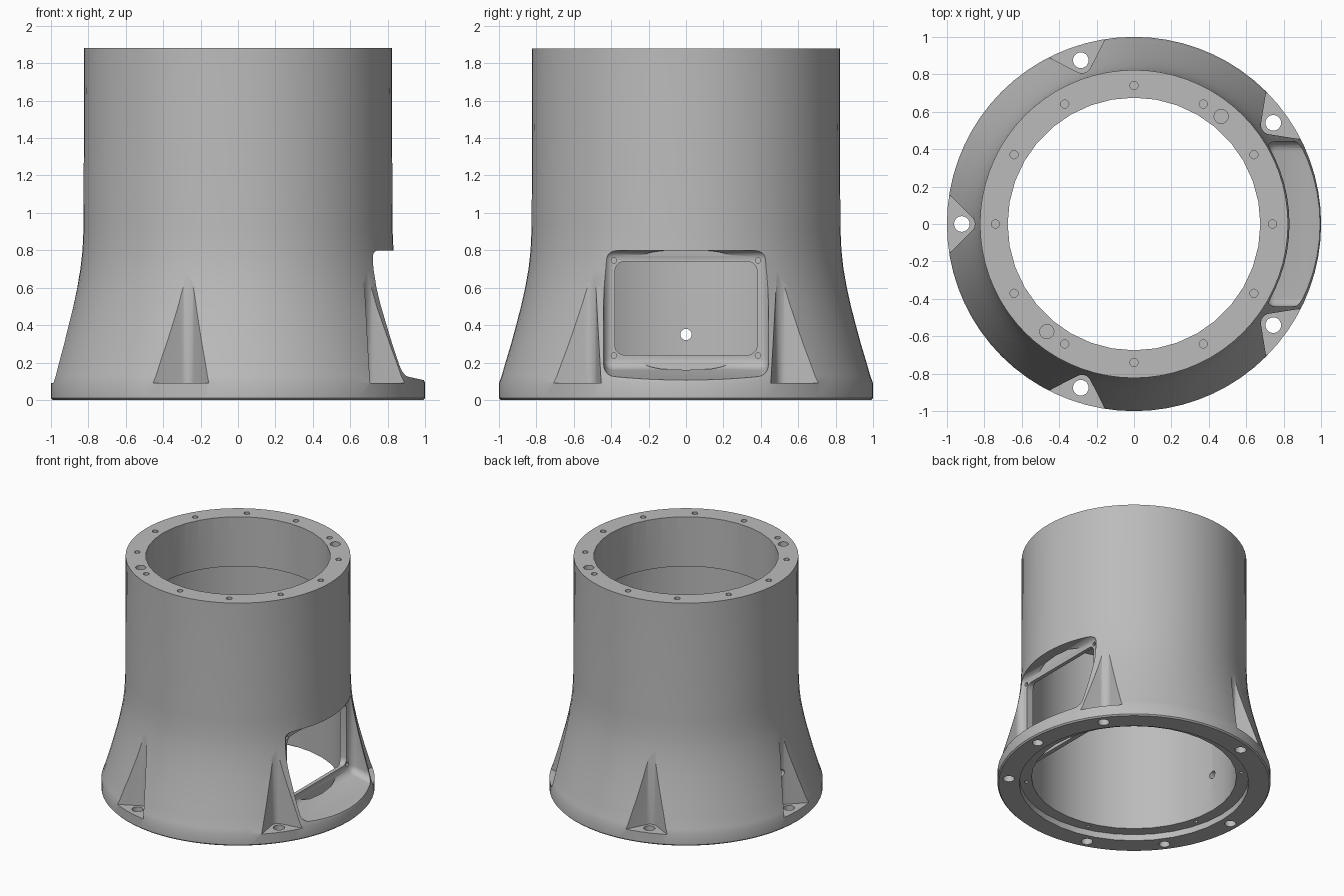
import bpy, bmesh
from math import radians, cos, sin, pi
from mathutils import Matrix, Vector

cube = bpy.data.objects.get("Cube")
if cube:
    bpy.data.objects.remove(cube, do_unlink=True)

metal = bpy.data.materials.new("machined grey")
metal.use_nodes = True
GREY = (0.5, 0.5, 0.5, 1)
metal.diffuse_color = GREY
metal.node_tree.nodes["Principled BSDF"].inputs["Base Color"].default_value = GREY


def finish(bm, name):
    bmesh.ops.recalc_face_normals(bm, faces=bm.faces)
    mesh = bpy.data.meshes.new(name)
    bm.to_mesh(mesh)
    bm.free()
    mesh.materials.append(metal)
    obj = bpy.data.objects.new(name, mesh)
    bpy.context.collection.objects.link(obj)
    return obj


def lathe(name, profile, sides):
    """Solid of revolution; the profile starts and ends on the axis."""
    bm = bmesh.new()
    verts = [bm.verts.new((r, 0, z)) for r, z in profile]
    edges = [bm.edges.new(pair) for pair in zip(verts, verts[1:])]
    bmesh.ops.spin(bm, geom=verts + edges, cent=(0, 0, 0), axis=(0, 0, 1),
                   angle=2 * pi, steps=sides)
    bmesh.ops.remove_doubles(bm, verts=bm.verts, dist=0.0005)
    return finish(bm, name)


def pins(name, places, radius, length, axis="Z", sides=20):
    """Several separate cylinders in one cutter."""
    bm = bmesh.new()
    turn = Matrix.Rotation(pi / 2, 4, "Y") if axis == "X" else Matrix()
    for place in places:
        bmesh.ops.create_cone(bm, cap_ends=True, segments=sides, radius1=radius,
                              radius2=radius, depth=length,
                              matrix=Matrix.Translation(place) @ turn)
    return finish(bm, name)


def ring(radius, degrees, z):
    return [(radius * cos(radians(a)), radius * sin(radians(a)), z) for a in degrees]


def block(name, low, high, bevel=0.0, edge_rule=lambda e: True, slope=0.0):
    """Box between two corners; the floor drops by slope toward +x."""
    low, high = Vector(low), Vector(high)
    bm = bmesh.new()
    bmesh.ops.create_cube(bm, size=1)
    for v in bm.verts:
        v.co = [(low[i] if v.co[i] < 0 else high[i]) for i in range(3)]
        if v.co.x == high.x and v.co.z == low.z:
            v.co.z -= slope
    if bevel:
        edges = [e for e in bm.edges if edge_rule(e)]
        bmesh.ops.bevel(bm, geom=edges, offset=bevel, segments=5, profile=0.5,
                        affect="EDGES")
    return finish(bm, name)


def along_x(edge):
    return abs(edge.verts[0].co.x - edge.verts[1].co.x) > 0.01


def combine(target, tool, operation="DIFFERENCE"):
    mod = target.modifiers.new("cut", "BOOLEAN")
    mod.operation, mod.solver, mod.object = operation, "EXACT", tool
    bpy.context.view_layer.objects.active = target
    bpy.ops.object.modifier_apply(modifier=mod.name)
    bpy.data.objects.remove(tool, do_unlink=True)


# Flared outer body
housing = lathe("flared_housing", [
    (0, 0), (0.99, 0), (1, 0.01), (1, 0.09), (0.985, 0.13), (0.965, 0.2),
    (0.935, 0.3), (0.908, 0.4), (0.882, 0.5), (0.86, 0.6), (0.842, 0.7),
    (0.831, 0.8), (0.825, 0.93), (0.823, 1.88), (0, 1.88)], 72)

# Stepped bore with a base recess and a narrower top collar
combine(housing, lathe("bore", [
    (0, -0.1), (0.84, -0.1), (0.84, 0.05), (0.75, 0.05), (0.75, 1.48),
    (0.675, 1.48), (0.675, 2), (0, 2)], 36))

# Flat window frame on the left side, its outer pocket and its opening
combine(housing, block("frame_backing", (0.675, -0.38, 0.06), (0.71, 0.38, 0.86)), "UNION")
combine(housing, block("window_pocket", (0.705, -0.44, 0.17), (1.2, 0.44, 0.8),
                       0.05, slope=0.11))
combine(housing, block("window_opening", (0.4, -0.38, 0.24), (0.9, 0.38, 0.74),
                       0.05, along_x))

# Five bolt pads cut into the flare as upright wedges
pad_angles = [36, 108, 180, 252, 324]
bm = bmesh.new()
for angle in pad_angles:
    outline = [(1.1, 0.27)]
    outline += [(0.9 + 0.05 * cos(radians(a)), 0.05 * sin(radians(a)))
                for a in range(135, 226, 15)]
    outline += [(1.1, -0.27)]
    turn = Matrix.Rotation(radians(angle), 3, "Z")
    face = bm.faces.new([bm.verts.new(turn @ Vector((x, y, 0.09))) for x, y in outline])
    top = bmesh.ops.extrude_face_region(bm, geom=[face])["geom"]
    bmesh.ops.translate(bm, vec=(0, 0, 0.85),
                        verts=[v for v in top if isinstance(v, bmesh.types.BMVert)])
combine(housing, finish(bm, "pad_wedges"))

# Base holes: through the pads, plus two blind ones
combine(housing, pins("pad_holes", ring(0.92, pad_angles, 0.05), 0.042, 0.3))
combine(housing, pins("blind_base_holes", ring(0.92, [0, 216], 0), 0.04, 0.14))
combine(housing, pins("recess_holes", ring(0.79, range(15, 360, 60), 0.05), 0.014, 0.12, sides=12))

# Top rim holes
combine(housing, pins("rim_holes", ring(0.74, range(0, 360, 30), 1.88), 0.022, 0.16, sides=12))
combine(housing, pins("rim_dowel_holes", ring(0.74, [51, 231], 1.88), 0.038, 0.24, sides=16))

# Frame screw holes and the cable hole opposite
corners = [(0.705, y, z) for y in (-0.385, 0.385) for z in (0.238, 0.745)]
combine(housing, pins("frame_screw_holes", corners, 0.015, 0.06, "X", 12))
combine(housing, pins("cable_hole", [(-0.85, 0, 0.35)], 0.03, 0.5, "X"))

bpy.ops.object.select_all(action="DESELECT")
housing.select_set(True)
bpy.context.view_layer.objects.active = housing
bpy.ops.object.shade_smooth_by_angle(angle=radians(30))
